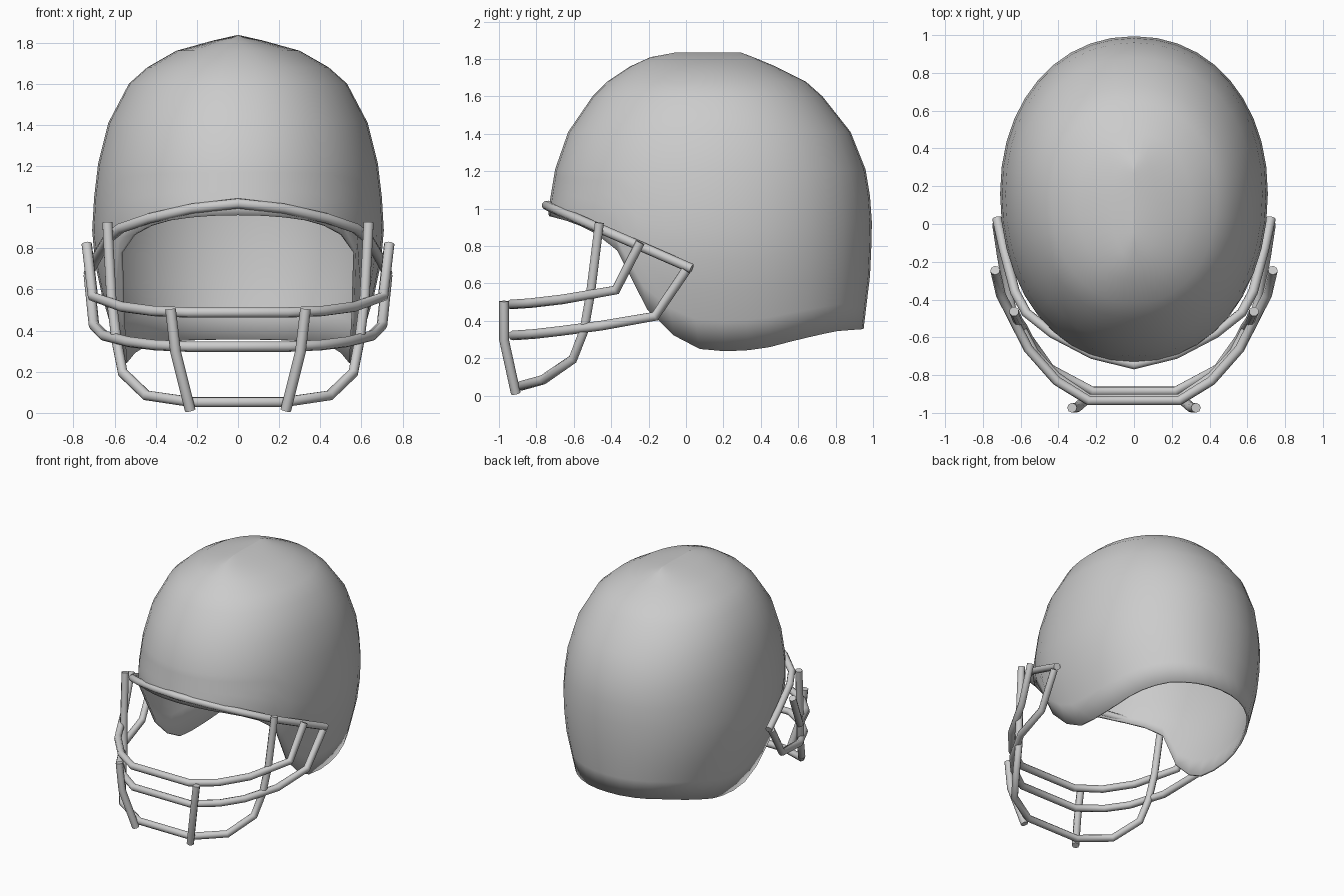
import bpy, bmesh, math

if "Cube" in bpy.data.objects:
    bpy.data.objects.remove(bpy.data.objects["Cube"])

# Shell sections: z, half width, front y, back y
SECTIONS = [(0.20, 0.54, -0.56, 0.93), (0.36, 0.60, -0.62, 0.95), (0.65, 0.685, -0.70, 0.985),
            (0.85, 0.71, -0.73, 0.993), (1.00, 0.705, -0.735, 0.995), (1.21, 0.68, -0.70, 0.96),
            (1.41, 0.63, -0.63, 0.88), (1.60, 0.53, -0.50, 0.73), (1.68, 0.44, -0.42, 0.64),
            (1.76, 0.30, -0.30, 0.48), (1.81, 0.12, -0.19, 0.36), (1.836, 0.005, -0.05, 0.29)]
# Lower rim seen from the side: y, z
RIM = [(-0.75, 0.965), (-0.60, 0.925), (-0.45, 0.85), (-0.37, 0.78), (-0.30, 0.63), (-0.25, 0.52),
       (-0.17, 0.41), (-0.05, 0.31), (0.07, 0.25), (0.24, 0.235), (0.41, 0.25), (0.60, 0.30),
       (0.80, 0.345), (1.0, 0.36)]


def interp(table, v):
    if v <= table[0][0]:
        return table[0][1:]
    for a, b in zip(table, table[1:]):
        if v <= b[0]:
            t = (v - a[0]) / (b[0] - a[0])
            return tuple(p + (q - p) * t for p, q in zip(a[1:], b[1:]))
    return table[-1][1:]


def shell_point(angle, z):
    w, front, back = interp(SECTIONS, z)
    mid = (front + back) / 2 + 0.03
    c, s = math.cos(angle), math.sin(angle)
    e = 0.95
    x = w * math.copysign(abs(c) ** e, c)
    k = abs(s) ** e
    return (x, mid + (back - mid) * k if s > 0 else mid - (mid - front) * k, z)


def rim_height(angle):
    lo, hi = 0.15, 1.0
    for _ in range(30):
        z = (lo + hi) / 2
        if z < interp(RIM, shell_point(angle, z)[1])[0]:
            lo = z
        else:
            hi = z
    return lo


# Shell: rings from the crown down to the curved rim
N, LOWER = 40, 6
bm = bmesh.new()
angles = [2 * math.pi * (i + 0.0) / N for i in range(N)]
rims = [rim_height(a) for a in angles]
fixed = [s[0] for s in reversed(SECTIONS) if s[0] > 1.0]
rings = [[bm.verts.new(shell_point(a, z)) for a in angles] for z in fixed]
for r in range(1, LOWER + 1):
    rings.append([bm.verts.new(shell_point(a, fixed[-1] + (zr - fixed[-1]) * r / LOWER))
                  for a, zr in zip(angles, rims)])
for up, low in zip(rings, rings[1:]):
    for i in range(N):
        j = (i + 1) % N
        bm.faces.new((up[i], low[i], low[j], up[j]))
bm.faces.new(rings[0])
bmesh.ops.recalc_face_normals(bm, faces=bm.faces)
crown = max(bm.faces, key=lambda f: f.calc_center_median().z)
if crown.normal.z < 0:
    bmesh.ops.reverse_faces(bm, faces=bm.faces)
mesh = bpy.data.meshes.new("helmet_shell")
bm.to_mesh(mesh)
bm.free()
shell = bpy.data.objects.new("helmet_shell", mesh)
bpy.context.collection.objects.link(shell)
solid = shell.modifiers.new("thickness", "SOLIDIFY")
solid.thickness = 0.015
solid.offset = -1


def smooth(obj, angle):
    bpy.ops.object.select_all(action="DESELECT")
    obj.select_set(True)
    bpy.context.view_layer.objects.active = obj
    if obj.type == "CURVE":
        bpy.ops.object.convert(target="MESH")
    bpy.ops.object.shade_smooth_by_angle(angle=math.radians(angle))


smooth(shell, 50)


def bar(name, points, radius=0.026):
    curve = bpy.data.curves.new(name, "CURVE")
    curve.dimensions = "3D"
    curve.bevel_depth = radius
    curve.bevel_resolution = 2
    curve.use_fill_caps = True
    spline = curve.splines.new("POLY")
    spline.points.add(len(points) - 1)
    for p, co in zip(spline.points, points):
        p.co = (*co, 1)
    obj = bpy.data.objects.new(name, curve)
    bpy.context.collection.objects.link(obj)
    smooth(obj, 50)


def mirrored(half):
    return half + [(-x, y, z) for x, y, z in reversed(half) if x > 0]


# Brow bar lies in one sloping plane
brow = [(0.725, 0.03), (0.69, -0.13), (0.63, -0.36), (0.57, -0.47), (0.43, -0.58), (0.22, -0.69), (0, -0.745)]
bar("brow_bar", mirrored([(x, y, 1.02 - 0.436 * (y + 0.75)) for x, y in brow]))

# Wrap-around face bars
bar("upper_face_bar", mirrored([(0.735, -0.245, 0.82), (0.705, -0.375, 0.565), (0.56, -0.66, 0.515),
                                (0.41, -0.83, 0.495), (0.24, -0.935, 0.488)]))
bar("middle_face_bar", mirrored([(0.725, 0.0, 0.67), (0.70, -0.165, 0.425), (0.65, -0.45, 0.375),
                                 (0.53, -0.68, 0.345), (0.41, -0.81, 0.33), (0.24, -0.925, 0.322)]))
bar("chin_bar", mirrored([(0.635, -0.463, 0.925), (0.615, -0.51, 0.55), (0.59, -0.545, 0.35),
                          (0.56, -0.605, 0.195), (0.445, -0.765, 0.085), (0.22, -0.885, 0.052)]))

# Upright posts tying the face bars together
for side, name in ((1, "left_post"), (-1, "right_post")):
    bar(name, [(side * 0.328, -0.973, 0.505), (side * 0.304, -0.973, 0.30), (side * 0.232, -0.91, 0.012)])
